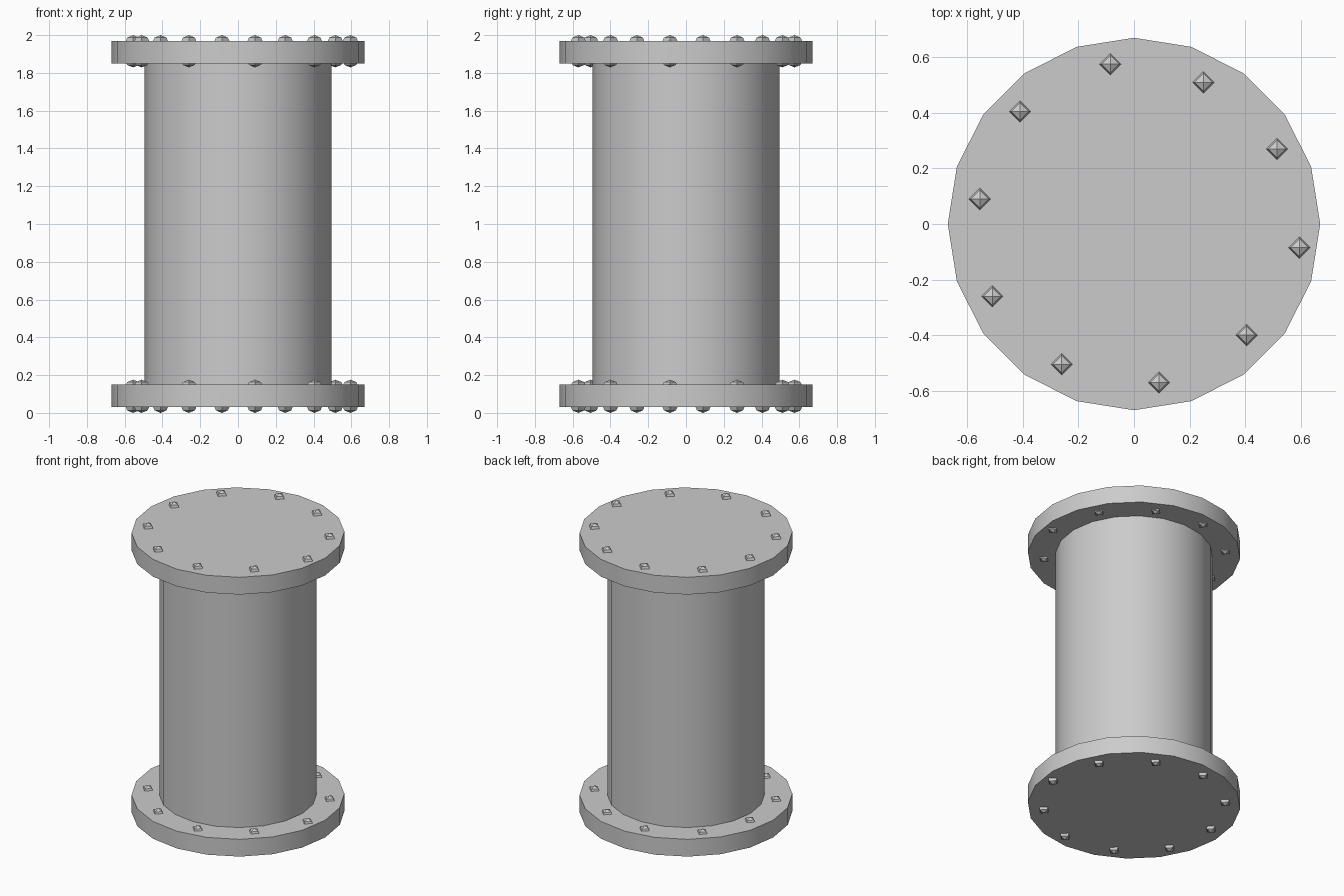
import bpy, math

if "Cube" in bpy.data.objects:
    bpy.data.objects.remove(bpy.data.objects["Cube"])

def cylinder(name, radius, z0, z1):
    bpy.ops.mesh.primitive_cylinder_add(vertices=20, radius=radius, depth=z1 - z0,
                                        location=(0, 0, (z0 + z1) / 2),
                                        rotation=(0, 0, math.pi / 2))
    ob = bpy.context.object
    ob.name = name
    bpy.ops.object.shade_smooth_by_angle(angle=math.radians(30))
    return ob

# pipe body and end flanges
cylinder("pipe_body", 0.495, 0.10, 1.90)
cylinder("lower_flange", 0.67, 0.03, 0.15)
cylinder("upper_flange", 0.67, 1.85, 1.97)

# bolt heads: slightly uneven ring of ten
spots = [(-0.085, 0.575), (0.25, 0.51), (0.515, 0.27), (0.595, -0.085), (0.405, -0.40),
         (0.09, -0.57), (-0.26, -0.505), (-0.51, -0.26), (-0.555, 0.09), (-0.41, 0.405)]

bpy.ops.mesh.primitive_uv_sphere_add(segments=4, ring_count=4, radius=0.045)
proto = bpy.context.object
bolt_mesh = proto.data
bolt_mesh.name = "bolt_head"
bpy.data.objects.remove(proto)

# both faces of both flanges
rows = {"lower_outer": 0.045, "lower_inner": 0.131, "upper_inner": 1.874, "upper_outer": 1.955}
for row, z in rows.items():
    for i, (x, y) in enumerate(spots):
        ob = bpy.data.objects.new(f"{row}_bolt_{i + 1}", bolt_mesh)
        ob.location = (x, y, z)
        bpy.context.collection.objects.link(ob)
